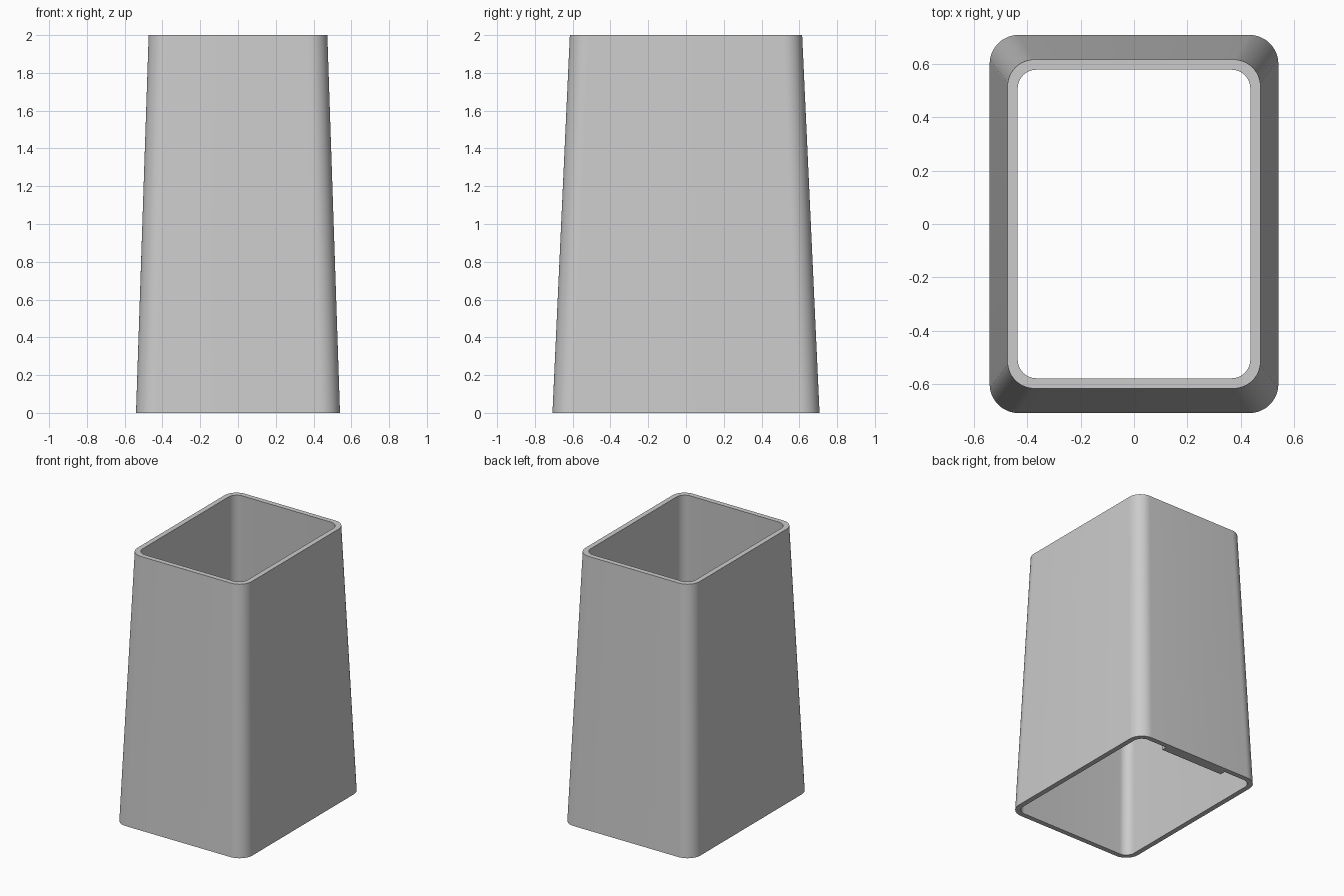
import bpy, bmesh, math

old = bpy.data.objects.get("Cube")
if old:
    bpy.data.objects.remove(old, do_unlink=True)

grey = bpy.data.materials.new("light grey")
grey.use_nodes = True
colour = (0.6, 0.6, 0.6, 1)
grey.diffuse_color = colour
grey.node_tree.nodes["Principled BSDF"].inputs["Base Color"].default_value = colour

STEPS = 12  # segments in each rounded corner


def rounded_ring(bm, half_x, half_y, radius, z):
    """Loop of vertices around a rounded rectangle."""
    ring = []
    for corner, (sx, sy) in enumerate([(1, 1), (-1, 1), (-1, -1), (1, -1)]):
        for i in range(STEPS + 1):
            a = math.pi / 2 * (corner + i / STEPS)
            ring.append(bm.verts.new((sx * (half_x - radius) + radius * math.cos(a),
                                      sy * (half_y - radius) + radius * math.sin(a), z)))
    return ring


def finish(bm, name):
    bmesh.ops.recalc_face_normals(bm, faces=bm.faces)
    mesh = bpy.data.meshes.new(name)
    bm.to_mesh(mesh)
    bm.free()
    mesh.materials.append(grey)
    obj = bpy.data.objects.new(name, mesh)
    bpy.context.collection.objects.link(obj)
    return obj


# Tapered sleeve, open at both ends
WALL = 0.038
bm = bmesh.new()
rings = [rounded_ring(bm, 0.54, 0.707, 0.108, 0),
         rounded_ring(bm, 0.473, 0.615, 0.1, 2),
         rounded_ring(bm, 0.473 - WALL, 0.615 - WALL, 0.07, 2),
         rounded_ring(bm, 0.54 - WALL, 0.707 - WALL, 0.07, 0)]
for k, ring in enumerate(rings):
    nxt = rings[(k + 1) % len(rings)]
    for i in range(len(ring)):
        j = (i + 1) % len(ring)
        bm.faces.new((ring[i], ring[j], nxt[j], nxt[i]))
sleeve = finish(bm, "tapered_sleeve")
bpy.ops.object.select_all(action="DESELECT")
sleeve.select_set(True)
bpy.context.view_layer.objects.active = sleeve
bpy.ops.object.shade_smooth_by_angle(angle=math.radians(35))

# Small ledge inside the lower edge of the back wall
bm = bmesh.new()
bmesh.ops.create_cube(bm, size=1)
for v in bm.verts:
    v.co.x *= 0.53
    v.co.y = 0.648 + v.co.y * 0.056
    v.co.z = 0.02 + v.co.z * 0.03
finish(bm, "inner_ledge")
